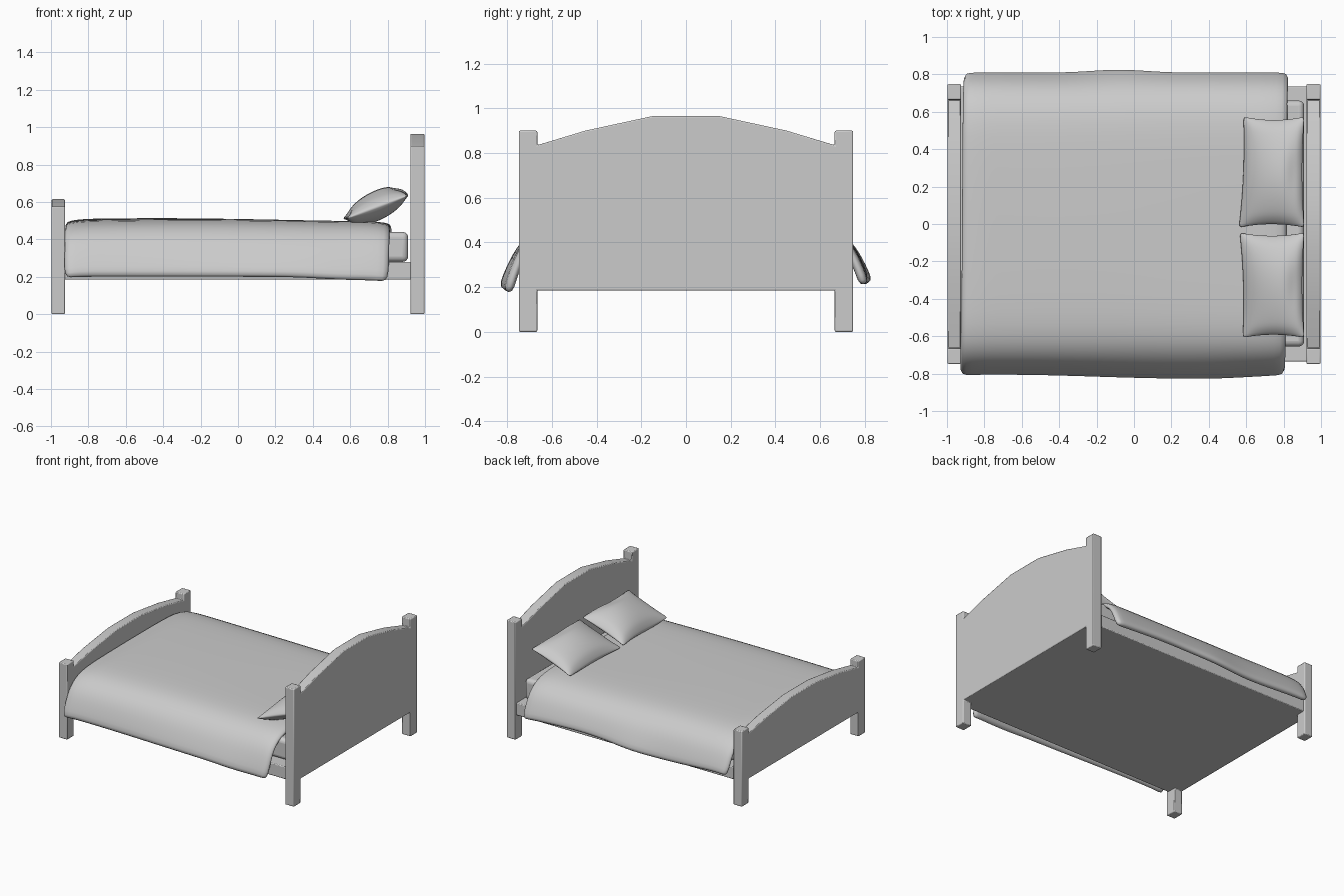
import bpy, bmesh, math
from mathutils import Vector

cube = bpy.data.objects.get("Cube")
if cube:
    bpy.data.objects.remove(cube, do_unlink=True)

grey = bpy.data.materials.new("plain grey")
grey.use_nodes = True
COLOUR = (0.6, 0.6, 0.6, 1)
grey.diffuse_color = COLOUR
grey.node_tree.nodes["Principled BSDF"].inputs["Base Color"].default_value = COLOUR


def finish(name, bm, bevel=0, segments=2, subsurf=0):
    """Turn a bmesh into a named, shaded object."""
    bmesh.ops.recalc_face_normals(bm, faces=bm.faces)
    mesh = bpy.data.meshes.new(name)
    bm.to_mesh(mesh)
    bm.free()
    mesh.materials.append(grey)
    ob = bpy.data.objects.new(name, mesh)
    bpy.context.collection.objects.link(ob)
    if bevel:
        mod = ob.modifiers.new("Bevel", "BEVEL")
        mod.width, mod.segments, mod.limit_method = bevel, segments, "ANGLE"
    if subsurf:
        mod = ob.modifiers.new("Subdivision", "SUBSURF")
        mod.levels = mod.render_levels = subsurf
    bpy.ops.object.select_all(action="DESELECT")
    ob.select_set(True)
    bpy.context.view_layer.objects.active = ob
    if subsurf:
        bpy.ops.object.shade_smooth()
    else:
        bpy.ops.object.shade_smooth_by_angle(angle=math.radians(30))
    return ob


def box(name, lo, hi, bevel, segments=2):
    bm = bmesh.new()
    bmesh.ops.create_cube(bm, size=1)
    lo, hi = Vector(lo), Vector(hi)
    for v in bm.verts:
        v.co = (lo + hi) / 2 + v.co * (hi - lo)
    return finish(name, bm, bevel, segments)


def end_board(name, x0, x1, post, shoulder, haunch, crown):
    """Arched board with a square post at each side, one outline extruded in x."""
    half = [(0.15, crown), (0.45, haunch), (0.665, shoulder), (0.665, post),
            (0.748, post), (0.748, 0), (0.665, 0), (0.665, 0.185)]
    outline = half + [(-y, z) for y, z in reversed(half)]
    bm = bmesh.new()
    face = bm.faces.new([bm.verts.new((x0, y, z)) for y, z in outline])
    out = bmesh.ops.extrude_face_region(bm, geom=[face])
    moved = [g for g in out["geom"] if isinstance(g, bmesh.types.BMVert)]
    bmesh.ops.translate(bm, verts=moved, vec=(x1 - x0, 0, 0))
    return finish(name, bm, 0.006)


def sheet(name, nu, nv, top, bottom, subsurf):
    """Closed two-sided sheet from top(u, v) and bottom(u, v), u and v in -1..1."""
    bm = bmesh.new()
    layers = []
    for fn in (top, bottom):
        layers.append([[bm.verts.new(fn(2 * i / nu - 1, 2 * j / nv - 1))
                        for j in range(nv + 1)] for i in range(nu + 1)])
    for g in layers:
        for i in range(nu):
            for j in range(nv):
                bm.faces.new((g[i][j], g[i + 1][j], g[i + 1][j + 1], g[i][j + 1]))
    rim = [(i, 0) for i in range(nu)] + [(nu, j) for j in range(nv)]
    rim += [(i, nv) for i in range(nu, 0, -1)] + [(0, j) for j in range(nv, 0, -1)]
    a, b = layers
    for (i, j), (k, l) in zip(rim, rim[1:] + rim[:1]):
        bm.faces.new((a[i][j], a[k][l], b[k][l], b[i][j]))
    return finish(name, bm, subsurf=subsurf)


# Wooden frame
end_board("headboard", 0.922, 0.997, 0.90, 0.835, 0.90, 0.965)
end_board("footboard", -0.997, -0.925, 0.577, 0.53, 0.575, 0.615)
box("bed_base", (-0.95, -0.735, 0.185), (0.95, 0.735, 0.28), 0.006)

# Mattress
box("mattress", (-0.91, -0.655, 0.28), (0.91, 0.66, 0.44), 0.03, 4)

# Duvet: half cross-section from the middle to the hem, as (y, z)
DRAPE = [(0, 0.505), (0.2, 0.505), (0.4, 0.503), (0.54, 0.497), (0.64, 0.475),
         (0.71, 0.43), (0.755, 0.375), (0.785, 0.315), (0.81, 0.255), (0.825, 0.205)]
SPAN = len(DRAPE) - 1


def drape_frame(v):
    """Point on the drape and its inward direction."""
    k = round(abs(v) * SPAN)
    y, z = DRAPE[k]
    y0, z0 = DRAPE[max(k - 1, 0)]
    y1, z1 = DRAPE[min(k + 1, SPAN)]
    t = Vector((y1 - y0, z1 - z0)).normalized()
    side = -1 if v < 0 else 1
    inward = Vector((0, -1)) if k == 0 else Vector((t.y, -t.x))
    return y, z, inward, side, k / SPAN


def duvet_point(depth):
    def point(u, v):
        y, z, inward, side, s = drape_frame(v)
        x = -0.052 + 0.87 * u + 0.011 * v
        # rounded hem corners
        if s == 1 and abs(u) == 1:
            x -= 0.012 * u
        hang = max(0, s - 0.5) * 2
        if side < 0:
            wave = 0.012 * math.sin(3 * x + 0.6) - 0.035 * max(0, x - 0.45)
            hem = -0.02 / (1 + math.exp(-12 * (x - 0.45)))
        else:
            wave = 0.018 * math.exp(-((x + 0.08) / 0.2) ** 2) - 0.008
            hem = 0.025 + 0.012 * math.sin(5 * x)
        puff = 0.009 * math.sin(2.6 * x + 2.7 + y * side) * (1 - s)
        sink = 0.012 * max(0, abs(u) - 0.9) * 10
        y += inward.x * depth + hang * wave
        z += inward.y * depth + hang * hem + puff - (sink if depth == 0 else 0)
        return x, y * side, z
    return point


sheet("duvet", 28, 2 * SPAN, duvet_point(0), duvet_point(0.045), 1)


# Pillows: puffed cushions with drawn-out corners, leaning on the headboard
def pillow(name, y0, y1, skew, phase):
    def surface(sign):
        def point(u, v):
            pinch_x = 1 - 0.07 * (1 - v * v)
            pinch_y = 1 - 0.06 * (1 - u * u)
            x = 0.742 + 0.17 * u * pinch_x + skew * v * (1 - u) / 2
            y = (y0 + y1) / 2 + (y1 - y0) / 2 * v * pinch_y
            fill = max(0, (1 - u * u) * (1 - v * v))
            thick = 0.078 * fill ** 0.55
            dent = 0.018 * math.exp(-((u - 0.75) / 0.25) ** 2 - (v / 0.45) ** 2)
            mid = 0.578 + 0.062 * u + 0.006 * math.sin(3 * v + phase)
            z = mid + sign * thick - (dent if sign > 0 else 0) + sign * 0.004
            return x, y, z
        return point
    return sheet(name, 14, 16, surface(1), surface(-1), 1)


pillow("right_pillow", -0.61, -0.045, -0.008, 0.4)
pillow("left_pillow", -0.02, 0.575, 0.012, 2.0)
